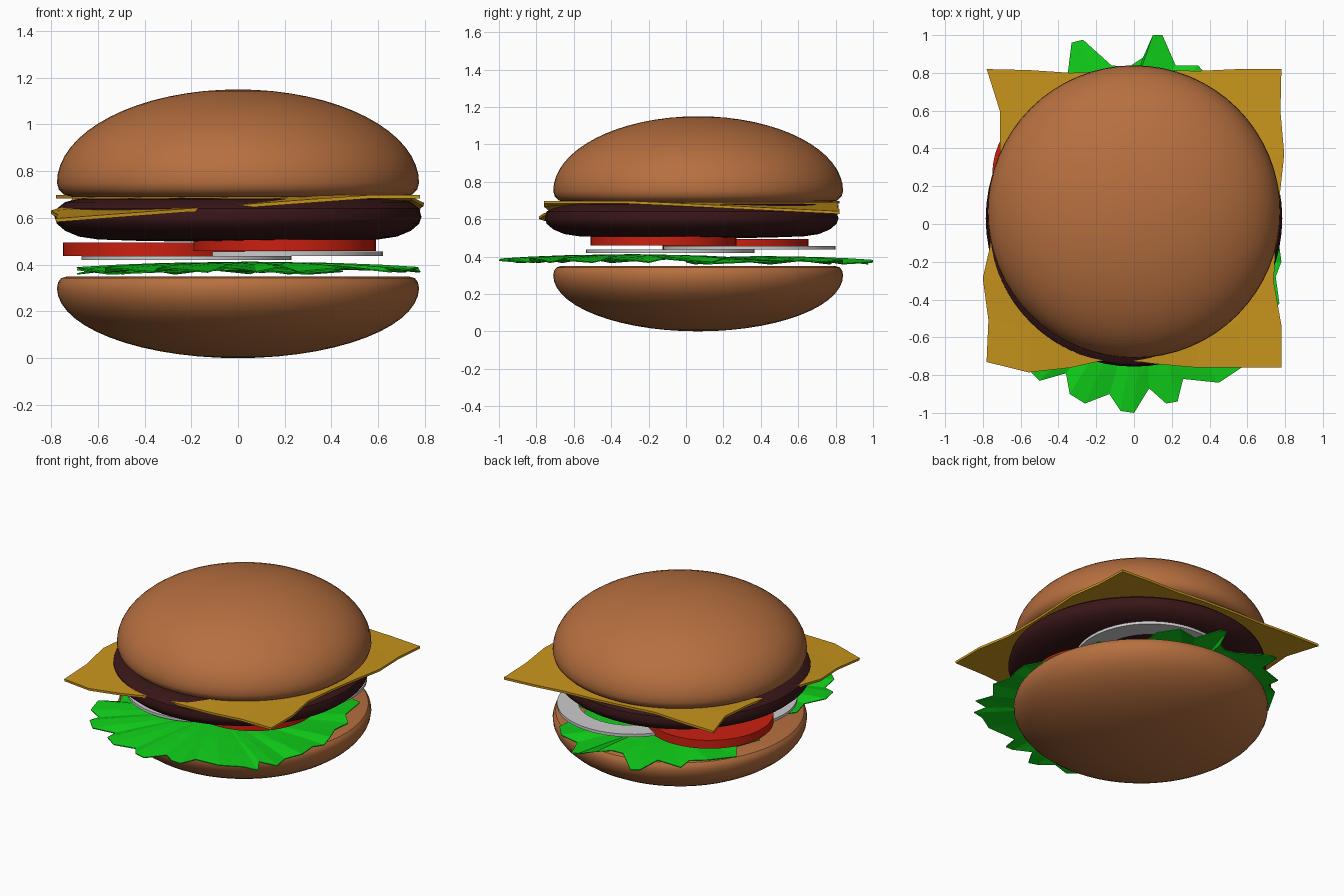
import bpy, bmesh, math
from mathutils import Vector

if "Cube" in bpy.data.objects:
    bpy.data.objects.remove(bpy.data.objects["Cube"])


def material(name, rgb):
    m = bpy.data.materials.new(name)
    m.diffuse_color = (*rgb, 1)
    m.use_nodes = True
    m.node_tree.nodes["Principled BSDF"].inputs["Base Color"].default_value = m.diffuse_color
    return m


BREAD = material("bread", (0.47, 0.16, 0.05))
MEAT = material("meat", (0.04, 0.008, 0.009))
YELLOW = material("cheese", (0.58, 0.30, 0.012))
GREEN = material("leaf", (0.005, 0.62, 0.01))
RED = material("tomato", (0.6, 0.014, 0.005))


def make(name, verts, faces, mat=None, smooth=False, thickness=0):
    me = bpy.data.meshes.new(name)
    me.from_pydata(verts, [], faces)
    bm = bmesh.new()
    bm.from_mesh(me)
    bmesh.ops.remove_doubles(bm, verts=bm.verts, dist=1e-5)
    bmesh.ops.recalc_face_normals(bm, faces=bm.faces)
    bm.to_mesh(me)
    bm.free()
    ob = bpy.data.objects.new(name, me)
    bpy.context.collection.objects.link(ob)
    if mat:
        me.materials.append(mat)
    if thickness:
        mod = ob.modifiers.new("thickness", "SOLIDIFY")
        mod.thickness, mod.offset = thickness, 0
    if smooth:
        bpy.ops.object.select_all(action="DESELECT")
        ob.select_set(True)
        bpy.context.view_layer.objects.active = ob
        bpy.ops.object.shade_smooth_by_angle(angle=math.radians(35))
    return ob


def lathe(name, profile, center, mat=None, n=64, closed=False):
    """Spin (radius, z) points round a vertical axis."""
    verts = [(center[0] + r * math.cos(2 * math.pi * i / n),
              center[1] + r * math.sin(2 * math.pi * i / n), z)
             for r, z in profile for i in range(n)]
    rows = len(profile)
    faces = []
    for j in range(rows if closed else rows - 1):
        k = (j + 1) % rows
        for i in range(n):
            i2 = (i + 1) % n
            quad = [(j, i), (j, i2), (k, i2), (k, i)]
            if profile[j][0] == 0:
                quad.pop(1)
            elif profile[k][0] == 0:
                quad.pop(2)
            faces.append([a * n + b for a, b in quad])
    return make(name, verts, faces, mat, smooth=True)


def arc(r, z, h, steps, a0=0, a1=90):
    out = []
    for s in range(steps + 1):
        a = math.radians(a0 + (a1 - a0) * s / steps)
        out.append((0 if abs(math.cos(a)) < 1e-6 else r * math.cos(a), z + h * math.sin(a)))
    return out


# Buns: domed outside, rounded lip, flat inner face
BUN = (0, 0.065)
lathe("top_bun", [(0, 0.69), (0.71, 0.69)] + [(0.745, 0.70), (0.767, 0.722)]
      + arc(0.775, 0.75, 0.40, 16), BUN, BREAD)
lathe("bottom_bun", [(0, 0.35), (0.73, 0.35)] + [(0.757, 0.342), (0.77, 0.325)]
      + arc(0.775, 0.30, -0.30, 14), BUN, BREAD)

# Patty with bulging side and slightly convex underside
lathe("patty", [(0, 0.497), (0.4, 0.501), (0.6, 0.508), (0.68, 0.52), (0.74, 0.545),
                (0.775, 0.575), (0.785, 0.605), (0.775, 0.64), (0.74, 0.668),
                (0.68, 0.682), (0, 0.686)], (0, 0.03), MEAT)

# Cheese slice: wavy edges, two drooping corners
left = [-.78, -.77, -.80, -.75, -.72, -.71, -.71, -.78]
right = [.78, .78, .74, .75, .77, .795, .775, .78]
front = [-.73, -.785, -.76, -.71, -.74, -.76, -.76, -.76]
back = [.82, .815, .80, .81, .815, .81, .82, .82]
N = 8
verts, faces = [], []
for j in range(N):
    for i in range(N):
        u, v = i / (N - 1), j / (N - 1)
        fl = max(0, (1 - u) + (1 - v) - 1.0)
        br = max(0, u + v - 1.0)
        br = max(0, br - 0.3) / 0.7
        fl = max(0, fl - 0.15) / 0.85
        verts.append((left[j] + (right[j] - left[j]) * u,
                      front[i] + (back[i] - front[i]) * v,
                      0.69 - 0.10 * fl - 0.055 * br))
        if i and j:
            k = j * N + i
            faces.append((k - N - 1, k - N, k, k - 1))
make("cheese_slice", verts, faces, YELLOW, thickness=0.015)

# Tomato slices
for name, c, z0, z1 in (("tomato_slice_front", (0.20, -0.12), 0.458, 0.508),
                        ("tomato_slice_back", (-0.36, 0.265), 0.438, 0.494)):
    lathe(name, [(0, z0), (0.39, z0), (0.39, z1), (0, z1)], c, RED, n=48)

# Onion rings
for name, c, r, z0, z1 in (("onion_ring_back", (0.16, 0.34), 0.46, 0.438, 0.457),
                           ("onion_ring_front", (-0.22, -0.085), 0.45, 0.42, 0.438)):
    lathe(name, [(r - 0.13, z0), (r, z0), (r, z1), (r - 0.13, z1)], c, n=48, closed=True)


# Lettuce leaves: ragged rim shrunk inward in pleated rings
def leaf(name, rim, center, z_mid, z_rim):
    n = len(rim)
    c = Vector(center)
    rings = (1.0, 0.78, 0.5)
    verts = []
    for s in rings:
        for i, p in enumerate(rim):
            q = c + (Vector(p) - c) * s
            pleat = 0.011 * math.sin(i * 2.1) * (s - 0.3) / 0.7
            verts.append((q.x, q.y, z_mid + (z_rim - z_mid) * s ** 2 + pleat))
    verts.append((c.x, c.y, z_mid))
    faces = []
    for i in range(n):
        k = (i + 1) % n
        for j in range(len(rings) - 1):
            a, b = j * n, (j + 1) * n
            faces += [(a + i, a + k, b + k), (a + i, b + k, b + i)]
        faces.append(((len(rings) - 1) * n + i, (len(rings) - 1) * n + k, len(verts) - 1))
    make(name, verts, faces, GREEN, thickness=0.006)


leaf("lettuce_front", [
    (.62, .41), (.66, .2), (.72, .14), (.72, 0), (.77, -.12), (.78, -.2), (.75, -.28),
    (.77, -.42), (.70, -.5), (.73, -.63), (.62, -.66), (.66, -.73), (.57, -.76),
    (.45, -.84), (.26, -.82), (.23, -.94), (.17, -.95), (.08, -.87), (0, -1),
    (-.07, -.99), (-.13, -.9), (-.26, -.95), (-.34, -.9), (-.36, -.79), (-.5, -.83),
    (-.57, -.76), (-.57, -.66), (-.66, -.62), (-.69, -.5), (-.6, -.4), (-.65, -.25),
    (-.55, -.1), (-.55, .1), (-.4, .2), (-.2, .3), (.1, .4), (.4, .45)],
    (0.05, -0.28), 0.41, 0.378)
leaf("lettuce_back", [
    (.43, .73), (.34, .84), (.22, .84), (.15, 1), (.1, 1), (.05, .88), (-.03, .83),
    (-.12, .84), (-.27, .975), (-.33, .96), (-.35, .8), (-.5, .77), (-.5, .68),
    (-.6, .62), (-.69, .45), (-.62, .35), (-.69, .2), (-.55, .05), (-.3, 0), (0, 0),
    (.3, .1), (.45, .35), (.4, .55)],
    (-0.1, 0.4), 0.40, 0.37)
